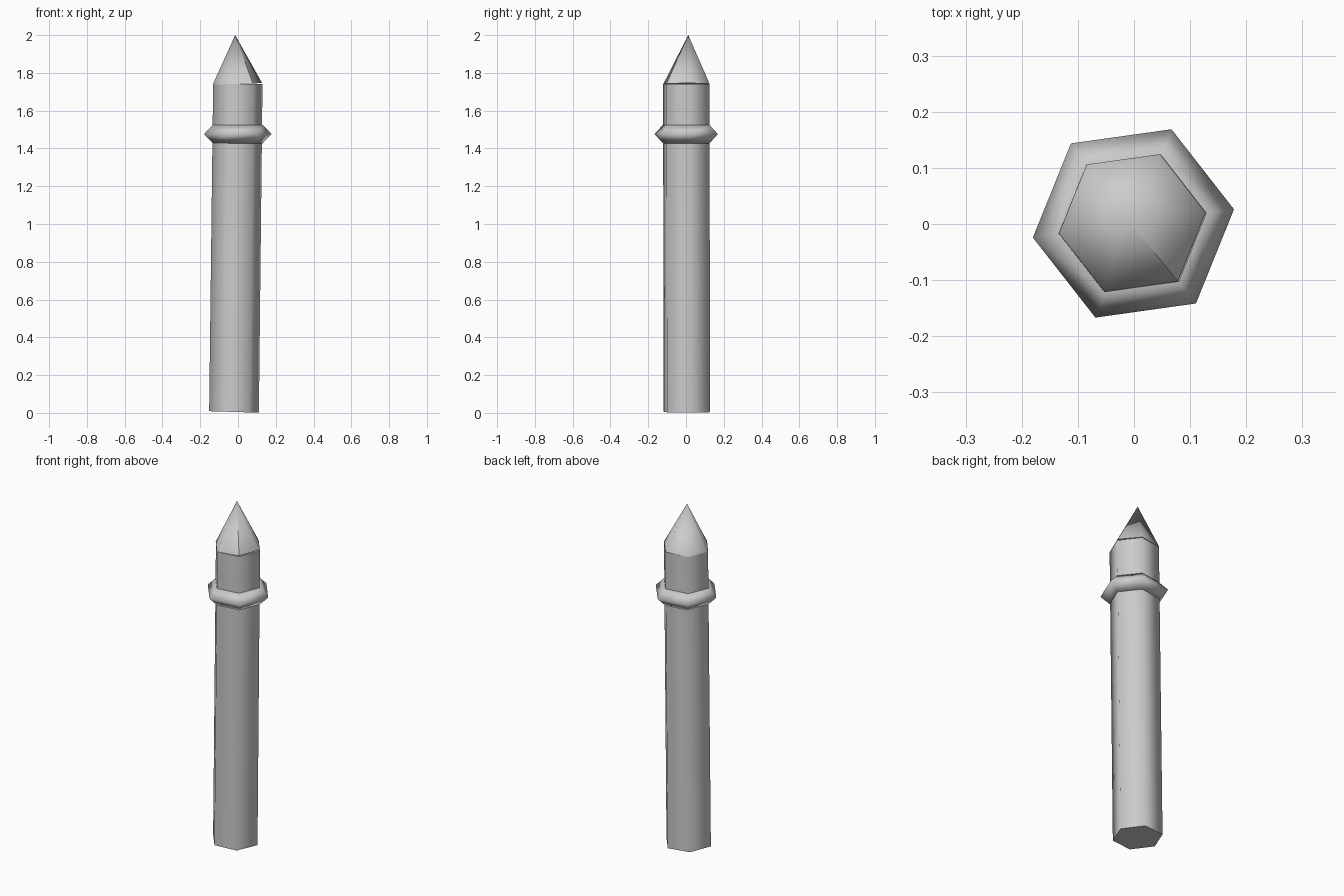
import bpy, bmesh
from math import cos, sin, tau, radians

cube = bpy.data.objects.get("Cube")
if cube:
    bpy.data.objects.remove(cube)

SIDES = 6
TURN = radians(8)

grey = bpy.data.materials.new("plain_grey")
grey.use_nodes = True
grey.diffuse_color = (0.6, 0.6, 0.6, 1)
grey.node_tree.nodes["Principled BSDF"].inputs["Base Color"].default_value = (0.6, 0.6, 0.6, 1)


def hexagon(bm, x, y, z, radius, slope=0.0):
    """Ring of six vertices around (x, y), tipped along x by slope."""
    angles = [TURN + tau * i / SIDES for i in range(SIDES)]
    return [bm.verts.new((x + radius * cos(a), y + radius * sin(a),
                          z + slope * radius * cos(a))) for a in angles]


def bridge(bm, low, high):
    for i in range(SIDES):
        j = (i + 1) % SIDES
        bm.faces.new((low[i], low[j], high[j], high[i]))


def finish(name, bm):
    bmesh.ops.recalc_face_normals(bm, faces=bm.faces[:])
    for face in bm.faces:
        face.smooth = True
    mesh = bpy.data.meshes.new(name)
    bm.to_mesh(mesh)
    bm.free()
    mesh.materials.append(grey)
    obj = bpy.data.objects.new(name, mesh)
    bpy.context.collection.objects.link(obj)


# Slightly leaning hexagonal shaft, with crisp end caps
bm = bmesh.new()
foot = hexagon(bm, -0.021, 0.005, 0.005, 0.133, -0.03)
head = hexagon(bm, -0.001, 0.001, 1.74, 0.132)
bridge(bm, foot, head)
for cap in (bm.faces.new(foot[::-1]), bm.faces.new(head)):
    for edge in cap.edges:
        edge.smooth = False
finish("post_shaft", bm)

# Collar with a diamond cross-section
bm = bmesh.new()
section = [(0.133, 1.427), (0.181, 1.476), (0.133, 1.525), (0.085, 1.476)]
loops = [hexagon(bm, -0.001, 0.001, z, r) for r, z in section]
for k, loop in enumerate(loops):
    bridge(bm, loop, loops[(k + 1) % len(loops)])
finish("collar", bm)

# Pointed cap, with one hard seam running down from the tip
bm = bmesh.new()
base = hexagon(bm, -0.003, 0.002, 1.742, 0.132, 0.03)
tip = bm.verts.new((-0.015, 0.012, 2.0))
for i in range(SIDES):
    bm.faces.new((base[i], base[(i + 1) % SIDES], tip))
for edge in bm.faces.new(base[::-1]).edges:
    edge.smooth = False
bm.edges.get((base[-1], tip)).smooth = False
finish("pointed_cap", bm)
